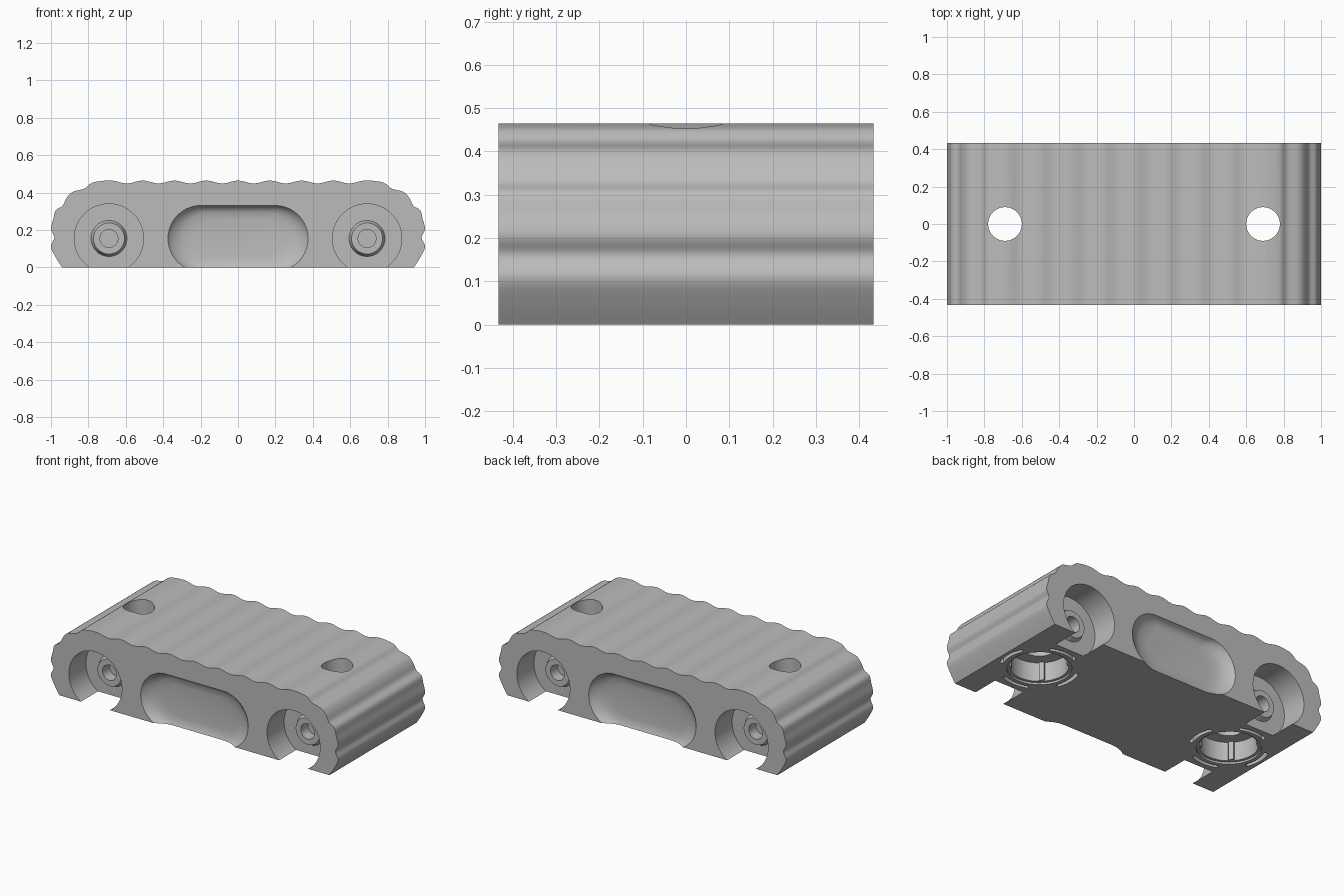
import bpy, bmesh, math
from mathutils import Vector

if "Cube" in bpy.data.objects:
    bpy.data.objects.remove(bpy.data.objects["Cube"], do_unlink=True)

HALF_DEPTH = 0.433
WHEEL_X = 0.69
AXLE_Z = 0.155

grey = bpy.data.materials.new("plain grey")
grey.use_nodes = True
colour = (0.5, 0.5, 0.5, 1)
grey.diffuse_color = colour
grey.node_tree.nodes["Principled BSDF"].inputs["Base Color"].default_value = colour


def loft(name, stacks):
    """Closed solids, each made from a stack of equal-sized rings."""
    bm = bmesh.new()
    for rings in stacks:
        loops = [[bm.verts.new(p) for p in ring] for ring in rings]
        n = len(loops[0])
        for a, b in zip(loops, loops[1:]):
            for i in range(n):
                j = (i + 1) % n
                bm.faces.new((a[i], a[j], b[j], b[i]))
        bm.faces.new(loops[0])
        bm.faces.new(loops[-1])
    bmesh.ops.recalc_face_normals(bm, faces=bm.faces)
    mesh = bpy.data.meshes.new(name)
    bm.to_mesh(mesh)
    bm.free()
    mesh.materials.append(grey)
    ob = bpy.data.objects.new(name, mesh)
    bpy.context.collection.objects.link(ob)
    return ob


def circle(n=64):
    return [(math.cos(t), math.sin(t)) for t in (math.tau * (i + 0.5) / n for i in range(n))]


def smooth_path(points, steps=4):
    """Catmull-Rom curve through the points."""
    pts = [Vector(p) for p in points]
    pts = [pts[0]] + pts + [pts[-1]]
    out = []
    for a, b, c, d in zip(pts, pts[1:], pts[2:], pts[3:]):
        for k in range(steps):
            t = k / steps
            out.append(0.5 * (2 * b + (c - a) * t + (2 * a - 5 * b + 4 * c - d) * t**2
                              + (3 * b - a - 3 * c + d) * t**3))
    return out + [pts[-1]]


# Body: rippled top and scalloped ends, extruded front to back
end_curve = smooth_path([(0.71, 0.465), (0.78, 0.453), (0.82, 0.422), (0.885, 0.404),
                         (0.917, 0.37), (0.938, 0.33), (0.975, 0.305), (0.987, 0.26),
                         (1.0, 0.205), (0.982, 0.16), (1.0, 0.11), (0.972, 0.05), (0.94, 0)])
ripple = [Vector((x, 0.457 + 0.008 * math.cos(math.tau * x / 0.17)))
          for x in (0.68 * i / 32 for i in range(33))]
half = ripple + end_curve
profile = half + [Vector((-p.x, p.y)) for p in reversed(half[1:])]
body = loft("body", [[[(p.x, y, p.y) for p in profile] for y in (-HALF_DEPTH, HALF_DEPTH)]])

cutters = []

# Wheel wells with a raised hub and blind axle hole
well = [(0.185, -0.05), (0.185, 0.17), (0.096, 0.17), (0.083, 0.14), (0.048, 0.14), (0.048, 0.21)]
wells = []
for sx in (-1, 1):
    for sy in (-1, 1):
        wells.append([[(sx * WHEEL_X + r * c, sy * (HALF_DEPTH - d), AXLE_Z + r * s)
                       for c, s in circle()] for r, d in well])
cutters.append(loft("well_cutter", wells))

# Finger recesses: (radius, half length, depth)
recess = [(0.185, 0.2, -0.02), (0.176, 0.198, 0.001), (0.171, 0.18, 0.02),
          (0.16, 0.165, 0.036), (0.14, 0.15, 0.047), (0.1, 0.13, 0.053)]
scoops = []
for sy in (-1, 1):
    scoops.append([[(math.copysign(h, c) + r * c, sy * (HALF_DEPTH - d), AXLE_Z + r * s)
                    for c, s in circle()] for r, h, d in recess])
cutters.append(loft("recess_cutter", scoops))

# Stepped round pockets underneath, with a hole through the top
pocket = [(0.182, -0.05), (0.182, 0.012), (0.165, 0.012), (0.165, 0.13), (0.09, 0.13), (0.09, 0.6)]
cutters.append(loft("pocket_cutter", [
    [[(sx * WHEEL_X + r * c, r * s, z) for c, s in circle()] for r, z in pocket]
    for sx in (-1, 1)]))

# Four curved slots round each pocket
slots = []
for sx in (-1, 1):
    for k in range(4):
        arc = [k * math.pi / 2 + math.radians(a) for a in range(-24, 25, 6)]
        outline = [(0.207, a) for a in arc] + [(0.23, a) for a in reversed(arc)]
        slots.append([[(sx * WHEEL_X + r * math.cos(a), r * math.sin(a), z) for r, a in outline]
                      for z in (-0.05, 0.04)])
cutters.append(loft("slot_cutter", slots))

for cutter in cutters:
    cutter.hide_render = True
    mod = body.modifiers.new(cutter.name, "BOOLEAN")
    mod.object = cutter
    mod.operation = "DIFFERENCE"
    mod.solver = "EXACT"
bpy.context.view_layer.update()
cut = bpy.data.meshes.new_from_object(body.evaluated_get(bpy.context.evaluated_depsgraph_get()))
body.modifiers.clear()
body.data = cut
for cutter in cutters:
    bpy.data.objects.remove(cutter, do_unlink=True)

# Slim grip ribs inside the pockets
ribs = []
for sx in (-1, 1):
    for k in range(4):
        mid = (k + 0.5) * math.pi / 2
        outline = [(0.155, -0.09), (0.155, 0.09), (0.17, 0.11), (0.17, -0.11)]
        ribs.append([[(sx * WHEEL_X + r * math.cos(mid + a), r * math.sin(mid + a), z)
                      for r, a in outline] for z in (0.015, 0.135)])
grip_ribs = loft("grip_ribs", ribs)

bpy.ops.object.select_all(action="DESELECT")
for ob in (body, grip_ribs):
    ob.select_set(True)
bpy.context.view_layer.objects.active = body
bpy.ops.object.shade_smooth_by_angle(angle=math.radians(30))
